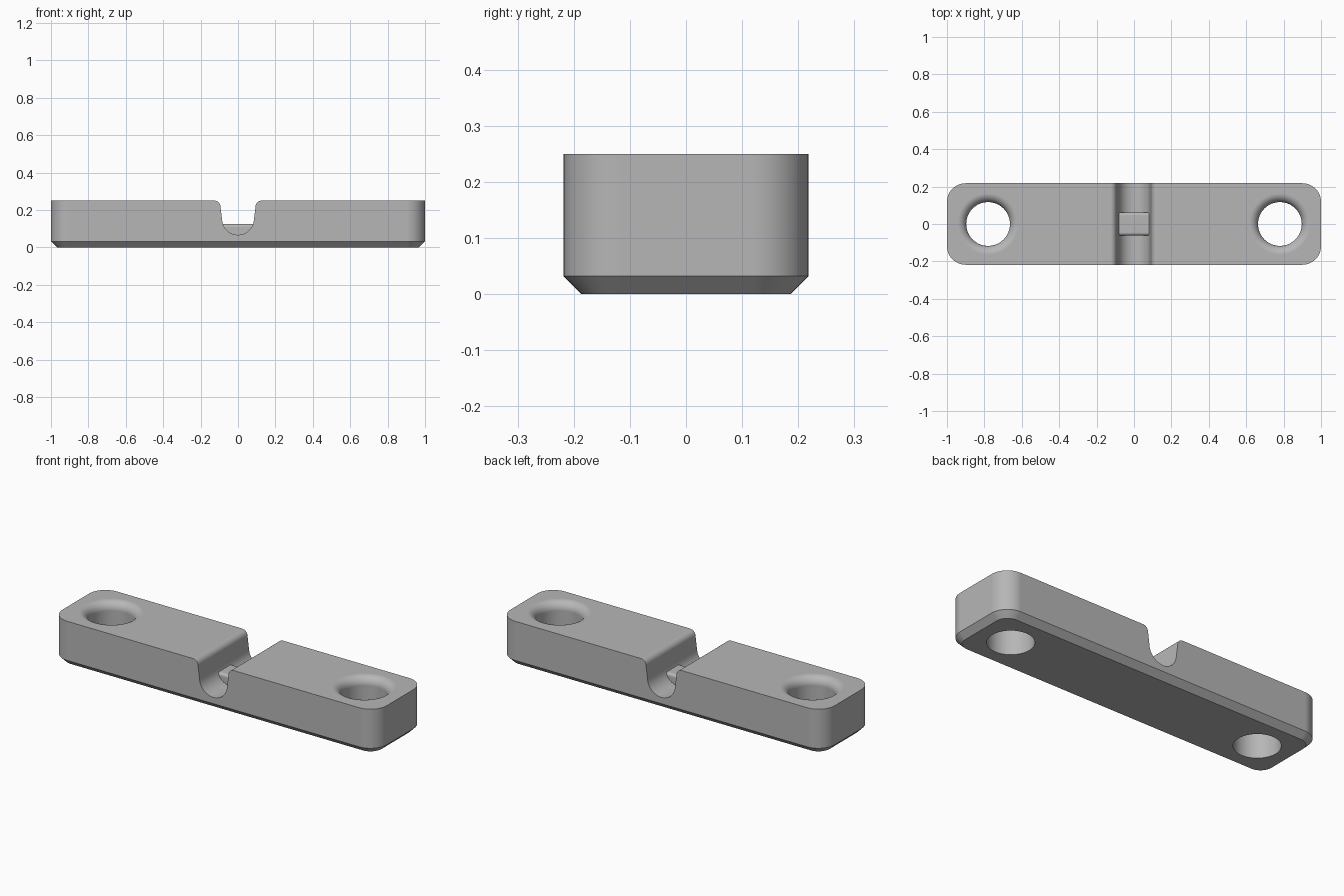
import bpy, bmesh, math

if "Cube" in bpy.data.objects:
    bpy.data.objects.remove(bpy.data.objects["Cube"])

HX, HY, H = 1.0, 0.218, 0.25      # half length, half depth, height
CH, CORNER = 0.032, 0.1           # bottom chamfer, plan corner radius

grey = bpy.data.materials.new("plain_grey")
grey.diffuse_color = (0.47, 0.47, 0.47, 1)
grey.use_nodes = True
grey.node_tree.nodes["Principled BSDF"].inputs["Base Color"].default_value = grey.diffuse_color


def arc(cx, cy, r, a0, a1, n):
    """Points of an arc, angles in degrees."""
    return [(cx + r * math.cos(math.radians(a0 + (a1 - a0) * i / n)),
             cy + r * math.sin(math.radians(a0 + (a1 - a0) * i / n)))
            for i in range(n + 1)]


def loft(name, rings):
    """Closed solid through equal-sized rings of 3D points."""
    bm = bmesh.new()
    loops = [[bm.verts.new(p) for p in ring] for ring in rings]
    n = len(loops[0])
    for a, b in zip(loops, loops[1:]):
        for i in range(n):
            j = (i + 1) % n
            bm.faces.new((a[i], a[j], b[j], b[i]))
    bm.faces.new(loops[0][::-1])
    bm.faces.new(loops[-1])
    bmesh.ops.recalc_face_normals(bm, faces=bm.faces)
    mesh = bpy.data.meshes.new(name)
    bm.to_mesh(mesh)
    bm.free()
    mesh.materials.append(grey)
    obj = bpy.data.objects.new(name, mesh)
    bpy.context.collection.objects.link(obj)
    return obj


def combine(target, tool, operation):
    """Apply a boolean and remove the tool."""
    mod = target.modifiers.new("boolean", 'BOOLEAN')
    mod.operation, mod.object, mod.solver = operation, tool, 'EXACT'
    bpy.context.view_layer.objects.active = target
    bpy.ops.object.modifier_apply(modifier=mod.name)
    bpy.data.objects.remove(tool)


def plan(inset, z):
    """Rounded rectangle outline of the block at height z."""
    r, pts = CORNER - inset, []
    for k, (sx, sy) in enumerate(((1, 1), (-1, 1), (-1, -1), (1, -1))):
        pts += arc(sx * (HX - CORNER), sy * (HY - CORNER), r, 90 * k, 90 * k + 90, 12)
    return [(x, y, z) for x, y in pts]


# Block with chamfered underside
block = loft("block", [plan(CH, 0), plan(0, CH), plan(0, H)])

# Cross groove: round bottom, slightly flared walls, rounded lips
R, LIP = 0.085, 0.032
right = arc(0, 0.067 + R, R, -90, -3, 16)
right += arc(0.094 + LIP, H - LIP, LIP, 177, 90, 8) + [(0.094 + LIP, 0.35)]
groove = right + [(-x, z) for x, z in reversed(right[1:])]
combine(block, loft("groove_cutter", [[(x, y, z) for x, z in groove] for y in (-0.4, 0.4)]),
        'DIFFERENCE')

# Through holes with rounded mouths
HOLE, FIL, N = 0.117, 0.047, 64
profile = [(HOLE, -0.1)] + arc(HOLE + FIL, H - FIL, FIL, 180, 90, 10) + [(HOLE + FIL, 0.35)]
for side in (-1, 1):
    rings = [[(side * 0.78 + r * math.cos(2 * math.pi * i / N),
               r * math.sin(2 * math.pi * i / N), z) for i in range(N)] for r, z in profile]
    combine(block, loft("hole_cutter", rings), 'DIFFERENCE')

# Small ridge across the groove floor with rounded top edges
W, TOP, E = 0.062, 0.125, 0.016
ridge = [(-W, 0.05), (W, 0.05)] + arc(W - E, TOP - E, E, 0, 90, 6) + arc(E - W, TOP - E, E, 90, 180, 6)
combine(block, loft("ridge", [[(x, y, z) for y, z in ridge] for x in (-0.1, 0.1)]), 'UNION')

# Smooth rounded surfaces, crisp edges
bpy.ops.object.select_all(action='DESELECT')
block.select_set(True)
bpy.context.view_layer.objects.active = block
bpy.ops.object.shade_smooth_by_angle(angle=math.radians(30))
weighted = block.modifiers.new("weighted_normals", 'WEIGHTED_NORMAL')
weighted.keep_sharp = True
